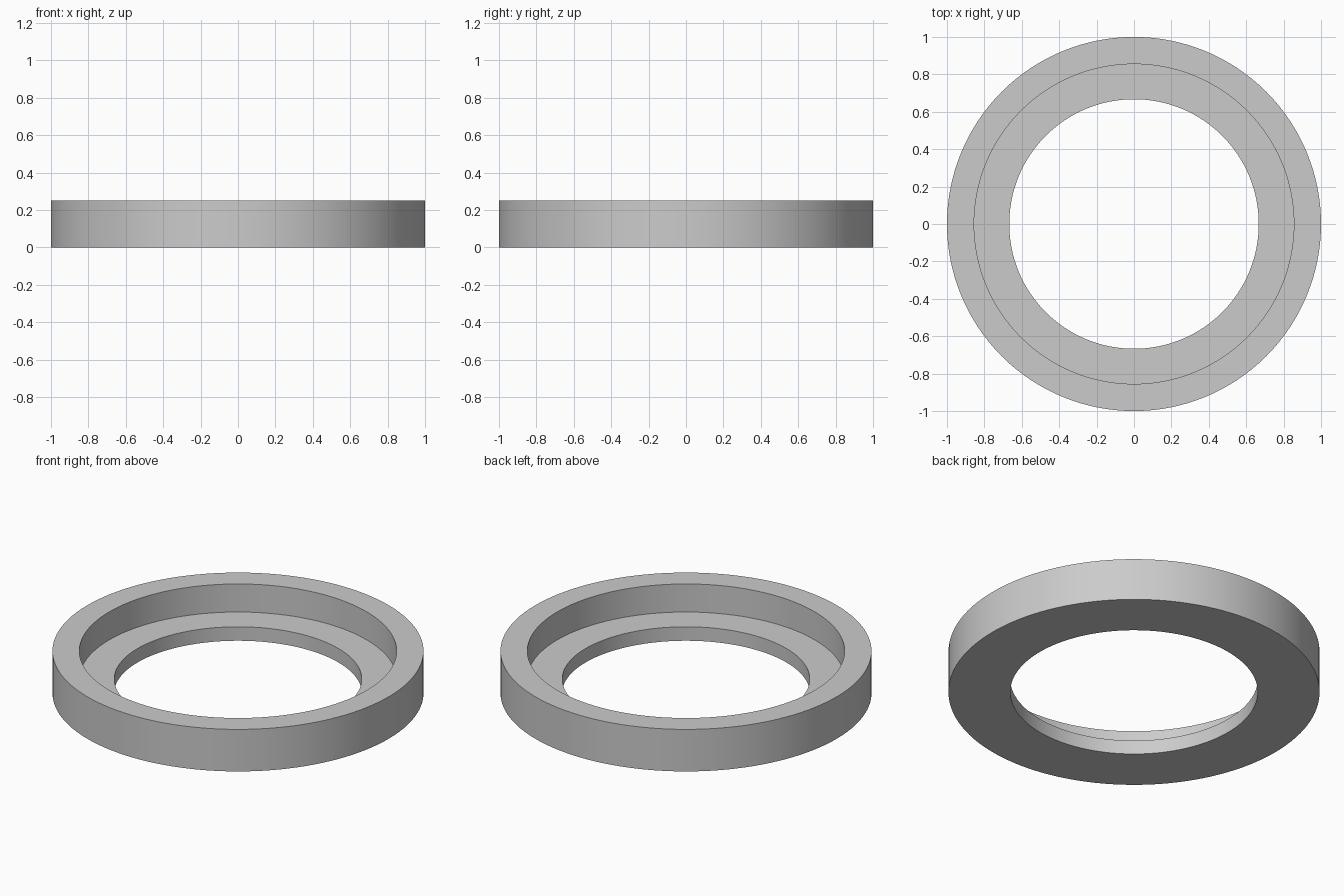
import bpy
import bmesh
import math

cube = bpy.data.objects.get("Cube")
if cube:
    bpy.data.objects.remove(cube, do_unlink=True)

SEGMENTS = 128
OUTER, STEP, HOLE = 1.0, 0.855, 0.667
HEIGHT, LEDGE = 0.25, 0.083

# Plain grey material
grey = bpy.data.materials.new("plain_grey")
grey.use_nodes = True
colour = (0.6, 0.6, 0.6, 1.0)
grey.diffuse_color = colour
grey.node_tree.nodes["Principled BSDF"].inputs["Base Color"].default_value = colour

# Stepped cross-section (radius, height), revolved around z
profile = [(HOLE, 0), (OUTER, 0), (OUTER, HEIGHT),
           (STEP, HEIGHT), (STEP, LEDGE), (HOLE, LEDGE)]

bm = bmesh.new()
rings = []
for i in range(SEGMENTS):
    a = math.tau * i / SEGMENTS
    rings.append([bm.verts.new((r * math.cos(a), r * math.sin(a), z))
                  for r, z in profile])
for i, ring in enumerate(rings):
    following = rings[(i + 1) % SEGMENTS]
    for j in range(len(profile)):
        k = (j + 1) % len(profile)
        bm.faces.new((ring[j], following[j], following[k], ring[k]))
bmesh.ops.recalc_face_normals(bm, faces=bm.faces)

mesh = bpy.data.meshes.new("stepped_ring")
bm.to_mesh(mesh)
bm.free()
mesh.materials.append(grey)

# Ring with a recessed inner ledge
ring_object = bpy.data.objects.new("stepped_ring", mesh)
bpy.context.collection.objects.link(ring_object)
bpy.ops.object.select_all(action="DESELECT")
ring_object.select_set(True)
bpy.context.view_layer.objects.active = ring_object
bpy.ops.object.shade_smooth_by_angle(angle=math.radians(30))
